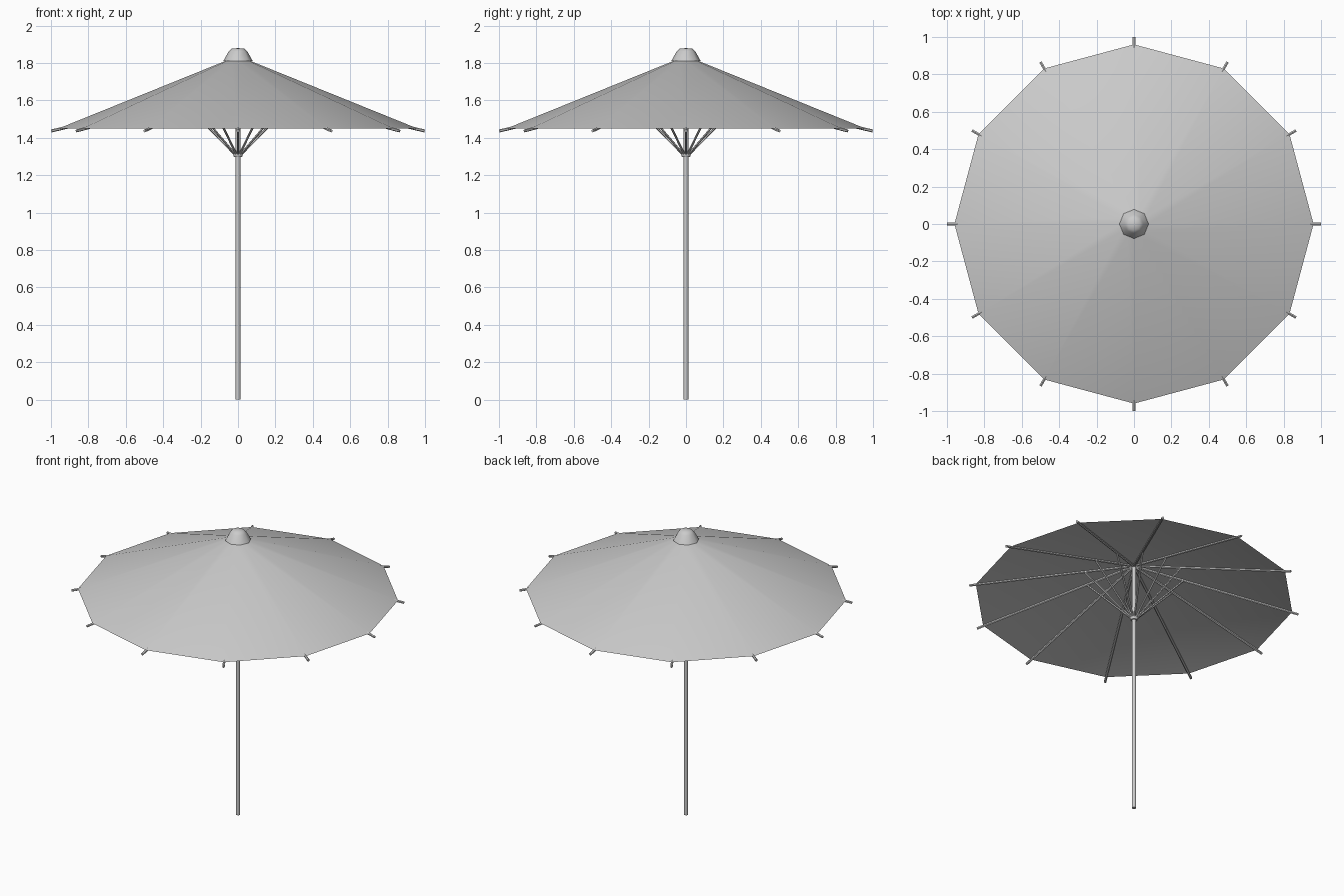
import bpy
import bmesh
from math import cos, sin, pi, radians
from mathutils import Vector

if "Cube" in bpy.data.objects:
    bpy.data.objects.remove(bpy.data.objects["Cube"], do_unlink=True)

# Single light grey finish
GREY = (0.6, 0.6, 0.6, 1)
grey = bpy.data.materials.new("light_grey")
grey.use_nodes = True
grey.diffuse_color = GREY
grey.node_tree.nodes["Principled BSDF"].inputs["Base Color"].default_value = GREY

SPOKES = 12


def finish(bm, name, smooth=40):
    bmesh.ops.recalc_face_normals(bm, faces=bm.faces)
    mesh = bpy.data.meshes.new(name)
    bm.to_mesh(mesh)
    bm.free()
    mesh.materials.append(grey)
    obj = bpy.data.objects.new(name, mesh)
    bpy.context.collection.objects.link(obj)
    bpy.ops.object.select_all(action="DESELECT")
    bpy.context.view_layer.objects.active = obj
    obj.select_set(True)
    bpy.ops.object.shade_smooth_by_angle(angle=radians(smooth))
    return obj


def lathe(name, profile, sides, smooth=40):
    """Revolve (radius, height) points; a zero radius closes to a point."""
    bm = bmesh.new()
    rings = []
    for r, z in profile:
        count = sides if r else 1
        rings.append([bm.verts.new((r * cos(2 * pi * i / sides),
                                    r * sin(2 * pi * i / sides), z))
                      for i in range(count)])
    for a, b in zip(rings, rings[1:]):
        for i in range(sides):
            j = i + 1
            quad = [a[i % len(a)], a[j % len(a)], b[j % len(b)], b[i % len(b)]]
            bm.faces.new(list(dict.fromkeys(quad)))
    return finish(bm, name, smooth)


def rod(name, start, end, radius, angle, sides=6):
    """Rod between two (radius, height) points in the plane at an angle."""
    a, b = (Vector((r * cos(angle), r * sin(angle), z)) for r, z in (start, end))
    bm = bmesh.new()
    bmesh.ops.create_cone(bm, cap_ends=True, segments=sides, radius1=radius,
                          radius2=radius, depth=(b - a).length)
    bm.transform((b - a).to_track_quat("Z", "Y").to_matrix().to_4x4())
    bmesh.ops.translate(bm, verts=bm.verts, vec=(a + b) / 2)
    return finish(bm, name)


# Pole and sliding hub
lathe("pole", [(0, 0), (0.013, 0), (0.013, 1.81), (0, 1.81)], 8, 50)
lathe("sliding_hub", [(0, 1.297), (0.02, 1.297), (0.025, 1.305),
                      (0.025, 1.315), (0.02, 1.322), (0, 1.322)], 12)

# Canopy: outer cone with a shallower lining meeting at the rim
lathe("canopy", [(0, 1.815), (0.07, 1.81), (0.96, 1.45), (0, 1.675)], SPOKES)

# Flared cap
lathe("top_cap", [(0, 1.812), (0.078, 1.812), (0.05, 1.862),
                  (0.033, 1.877), (0, 1.88)], 8, 50)

# Ribs below the canopy and struts from the hub
for n in range(SPOKES):
    turn = 2 * pi * n / SPOKES
    rod(f"rib_{n + 1}", (0, 1.67), (0.998, 1.437), 0.008, turn)
    rod(f"strut_{n + 1}", (0.015, 1.31), (0.3, 1.60), 0.006, turn)
